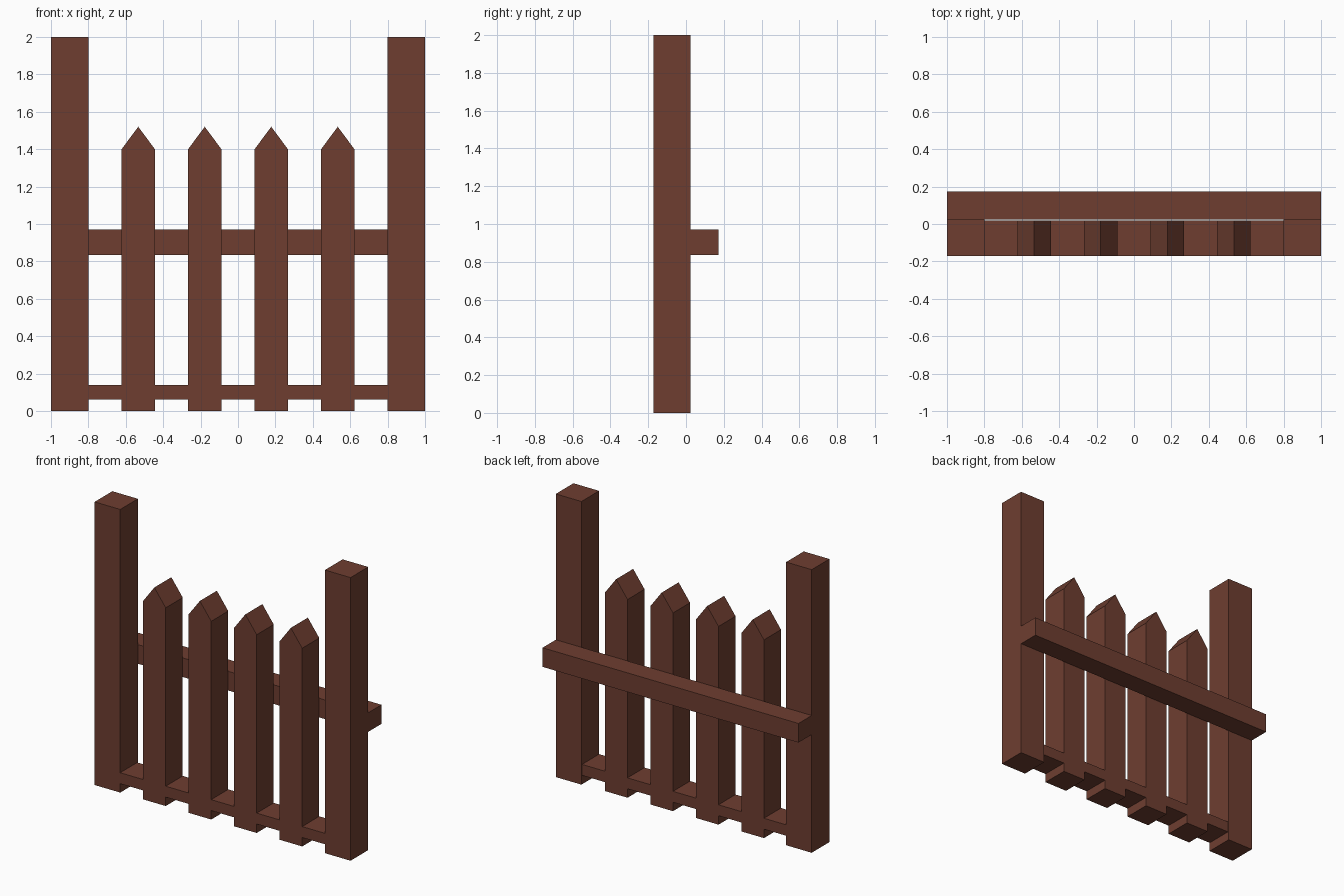
import bpy

if "Cube" in bpy.data.objects:
    bpy.data.objects.remove(bpy.data.objects["Cube"])

FRONT = -0.172
POST_BACK = 0.025
INNER_BACK = 0.018

wood = bpy.data.materials.new("brown_wood")
wood.diffuse_color = (0.156, 0.048, 0.030, 1)
wood.use_nodes = True
wood.node_tree.nodes["Principled BSDF"].inputs["Base Color"].default_value = wood.diffuse_color


def prism(name, profile, y0, y1):
    """Extrude a counter-clockwise (x, z) profile from y0 back to y1."""
    n = len(profile)
    verts = [(x, y, z) for y in (y0, y1) for x, z in profile]
    faces = [tuple(range(n)), tuple(range(2 * n - 1, n - 1, -1))]
    for i in range(n):
        j = (i + 1) % n
        faces.append((j, i, i + n, j + n))
    mesh = bpy.data.meshes.new(name)
    mesh.from_pydata(verts, [], faces)
    mesh.materials.append(wood)
    obj = bpy.data.objects.new(name, mesh)
    bpy.context.collection.objects.link(obj)
    return obj


def board(name, x0, x1, z0, z1, y0, y1):
    return prism(name, [(x0, z0), (x1, z0), (x1, z1), (x0, z1)], y0, y1)


# Tall end posts
board("left_post", -1, -0.8, 0, 2, FRONT, POST_BACK)
board("right_post", 0.8, 1, 0, 2, FRONT, POST_BACK)

# Pointed pickets, with gaps as wide as the pickets
w = 1.6 / 9
for i in range(4):
    x = -0.8 + w * (2 * i + 1)
    prism(f"picket_{i + 1}",
          [(x, 0), (x + w, 0), (x + w, 1.4), (x + w / 2, 1.52), (x, 1.4)],
          FRONT, INNER_BACK)

# Low rail, set between the pickets
for i in range(5):
    x = -0.8 + w * 2 * i
    board(f"bottom_rail_{i + 1}", x, x + w, 0.063, 0.14, FRONT, INNER_BACK)

# Upper rail, fixed to the back of the posts
board("upper_rail", -1, 1, 0.835, 0.97, POST_BACK, 0.173)
